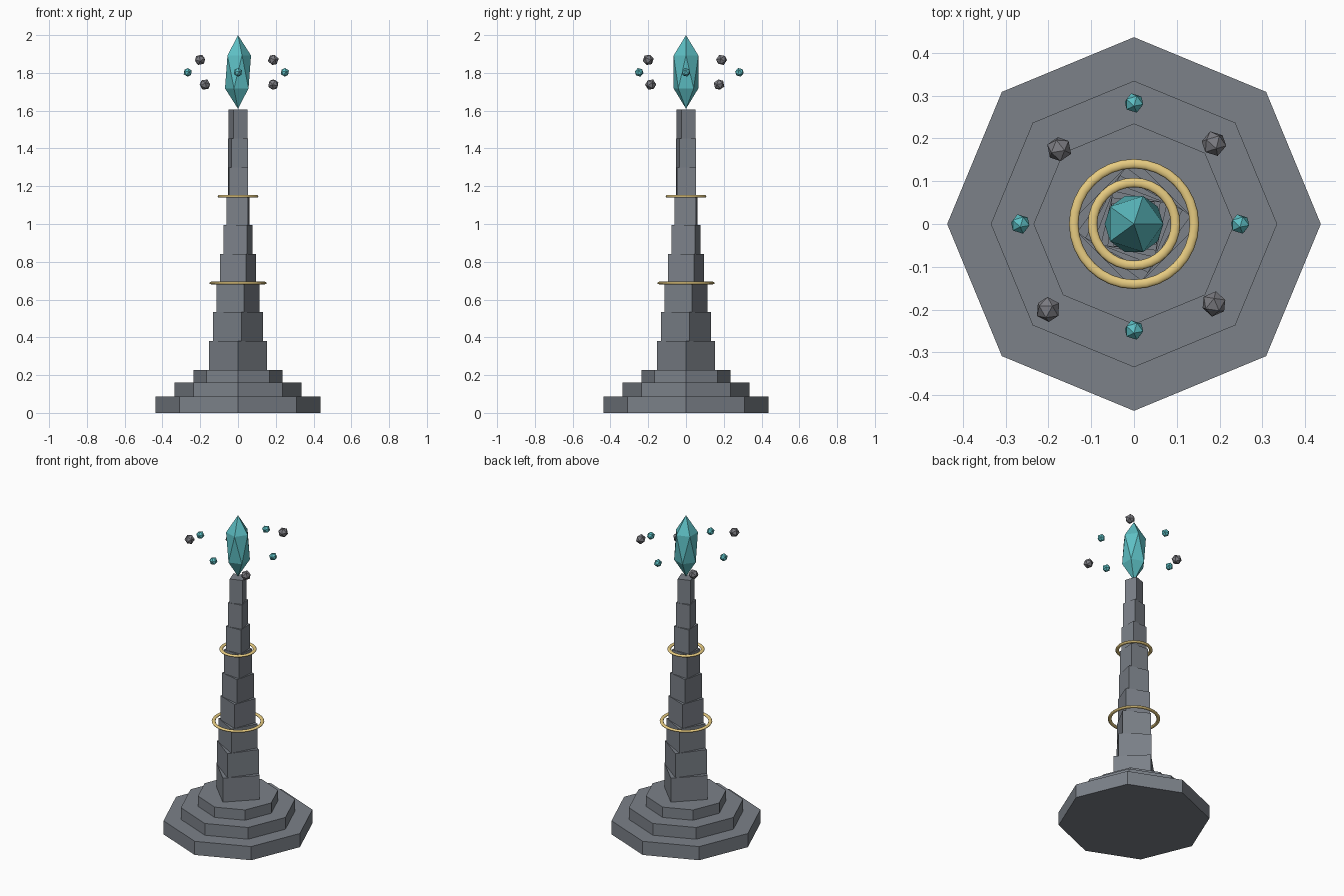
import bpy
from math import radians

if "Cube" in bpy.data.objects:
    bpy.data.objects.remove(bpy.data.objects["Cube"])


def material(name, rgb):
    m = bpy.data.materials.new(name)
    m.diffuse_color = (*rgb, 1)
    m.use_nodes = True
    m.node_tree.nodes["Principled BSDF"].inputs["Base Color"].default_value = m.diffuse_color
    return m


STONE = material("slate", (0.20, 0.22, 0.25))
DARK = material("dark_rock", (0.20, 0.20, 0.22))
TEAL = material("teal_crystal", (0.11, 0.52, 0.55))
GOLD = material("gold", (0.80, 0.60, 0.22))


def finish(name, mat):
    ob = bpy.context.object
    ob.name = name
    ob.data.materials.append(mat)
    return ob


def prism(name, sides, r, z0, z1, turn=0):
    bpy.ops.mesh.primitive_cylinder_add(vertices=sides, radius=r, depth=z1 - z0,
                                        location=(0, 0, (z0 + z1) / 2),
                                        rotation=(0, 0, radians(turn)))
    return finish(name, STONE)


def gem(name, r, loc, mat, height=None, turn=(0, 0, 0)):
    bpy.ops.mesh.primitive_ico_sphere_add(subdivisions=1, radius=1, location=loc,
                                          rotation=turn)
    ob = finish(name, mat)
    ob.scale = (r, r, height or r)
    return ob


# stepped octagonal base
levels = [0, 0.087, 0.162, 0.228]
for i, r in enumerate([0.437, 0.335, 0.235]):
    prism(f"base_step_{i + 1}", 8, r, levels[i], levels[i + 1])

# twisting square shaft, each block narrower and turned further
BLOCKS, BOTTOM, TOP = 9, 0.228, 1.606
h = (TOP - BOTTOM) / BLOCKS
for i in range(BLOCKS):
    prism(f"shaft_block_{i + 1}", 4, 0.153 * 0.88 ** i,
          BOTTOM + i * h, BOTTOM + (i + 1) * h, turn=8 * i)

# slim gold rings around the shaft
for name, block, r in [("lower_ring", 3, 0.141), ("upper_ring", 6, 0.097)]:
    bpy.ops.mesh.primitive_torus_add(location=(0, 0, BOTTOM + block * h), major_radius=r,
                                     minor_radius=0.011, major_segments=32, minor_segments=8)
    finish(name, GOLD).scale.z = 0.65
    bpy.ops.object.shade_smooth()

# tall crystal on the tip
gem("crystal", 0.077, (0, 0, 1.805), TEAL, height=0.195)

# small shards floating level with the crystal
for i, (x, y) in enumerate([(0.248, 0), (0, 0.283), (-0.266, 0), (0, -0.248)]):
    gem(f"teal_shard_{i + 1}", 0.024, (x, y, 1.803), TEAL, turn=(0.3, 0, 0))

# tumbled rocks floating alternately above and below
rocks = [(0.187, 0.188, 1.869), (-0.175, 0.175, 1.738),
         (-0.201, -0.2, 1.869), (0.187, -0.187, 1.738)]
for i, p in enumerate(rocks):
    gem(f"floating_rock_{i + 1}", 0.030, p, DARK, turn=(0.4, 0.2, i * 0.9))
